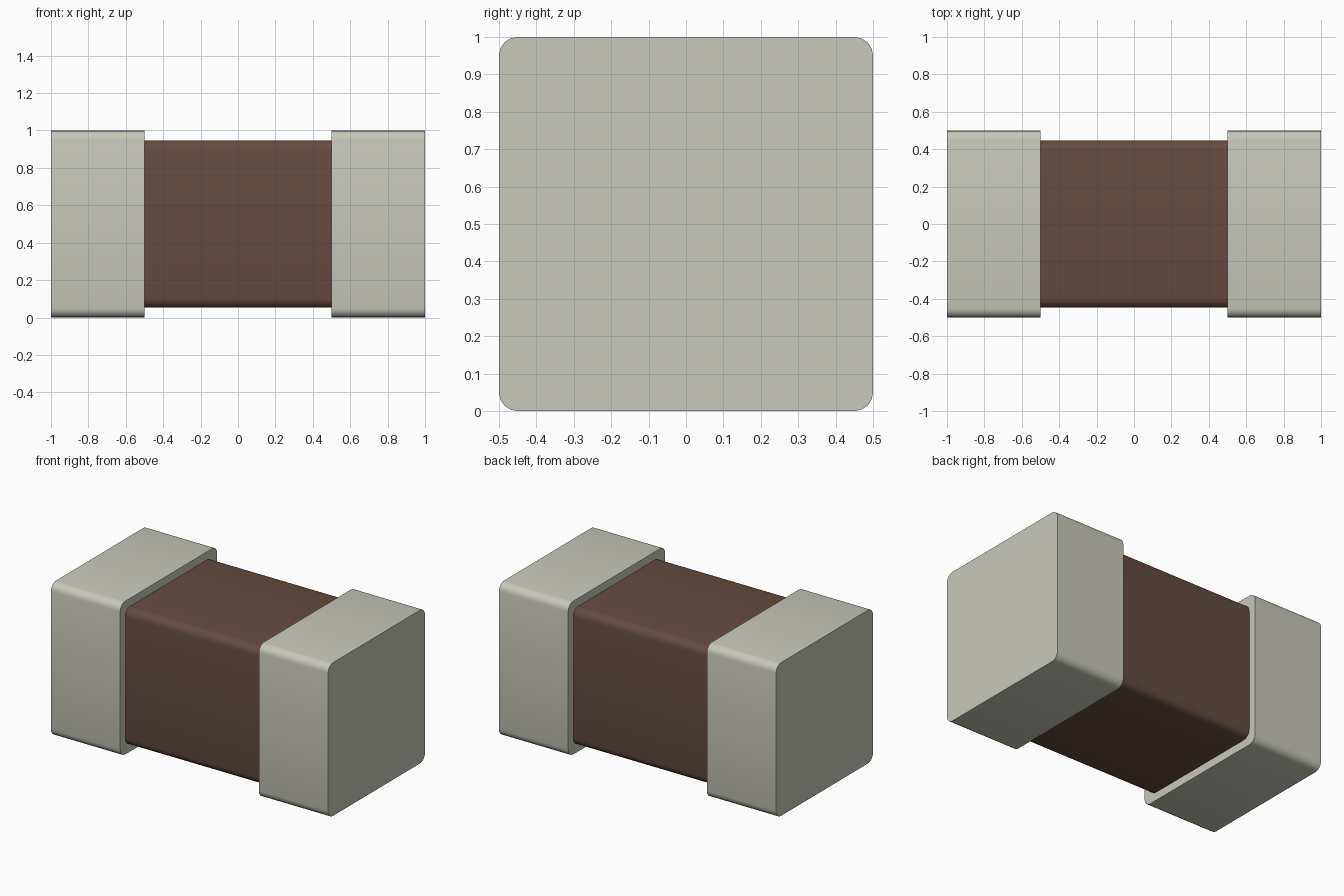
import bpy
import bmesh
import math

cube = bpy.data.objects.get("Cube")
if cube:
    bpy.data.objects.remove(cube, do_unlink=True)


def make_material(name, rgb):
    mat = bpy.data.materials.new(name)
    mat.use_nodes = True
    color = (*rgb, 1.0)
    mat.diffuse_color = color
    mat.node_tree.nodes["Principled BSDF"].inputs["Base Color"].default_value = color
    return mat


def rounded_bar(name, x0, x1, half, radius, mat, segments=4):
    """Square bar along x, with only its four long edges rounded."""
    bm = bmesh.new()
    bmesh.ops.create_cube(bm, size=1.0)
    for v in bm.verts:
        v.co.x *= x1 - x0
        v.co.y *= 2 * half
        v.co.z *= 2 * half
    long_edges = [e for e in bm.edges
                  if abs(e.verts[0].co.x - e.verts[1].co.x) > 1e-4]
    bmesh.ops.bevel(bm, geom=long_edges, offset=radius, offset_type='OFFSET',
                    segments=segments, profile=0.5, affect='EDGES')
    mesh = bpy.data.meshes.new(name)
    bm.to_mesh(mesh)
    bm.free()
    mesh.materials.append(mat)
    obj = bpy.data.objects.new(name, mesh)
    obj.location = ((x0 + x1) / 2, 0, 0.5)
    bpy.context.collection.objects.link(obj)
    bpy.ops.object.select_all(action='DESELECT')
    obj.select_set(True)
    bpy.context.view_layer.objects.active = obj
    bpy.ops.object.shade_smooth_by_angle(angle=math.radians(30))
    return obj


metal = make_material("tin_grey", (0.578, 0.578, 0.503))
ceramic = make_material("ceramic_brown", (0.130, 0.072, 0.050))

# Ceramic block between the two end terminals
rounded_bar("ceramic_body", -0.5, 0.5, 0.447, 0.05, ceramic)

# Metal end terminals
rounded_bar("left_terminal", 0.5, 1.0, 0.5, 0.05, metal)
rounded_bar("right_terminal", -1.0, -0.5, 0.5, 0.05, metal)
